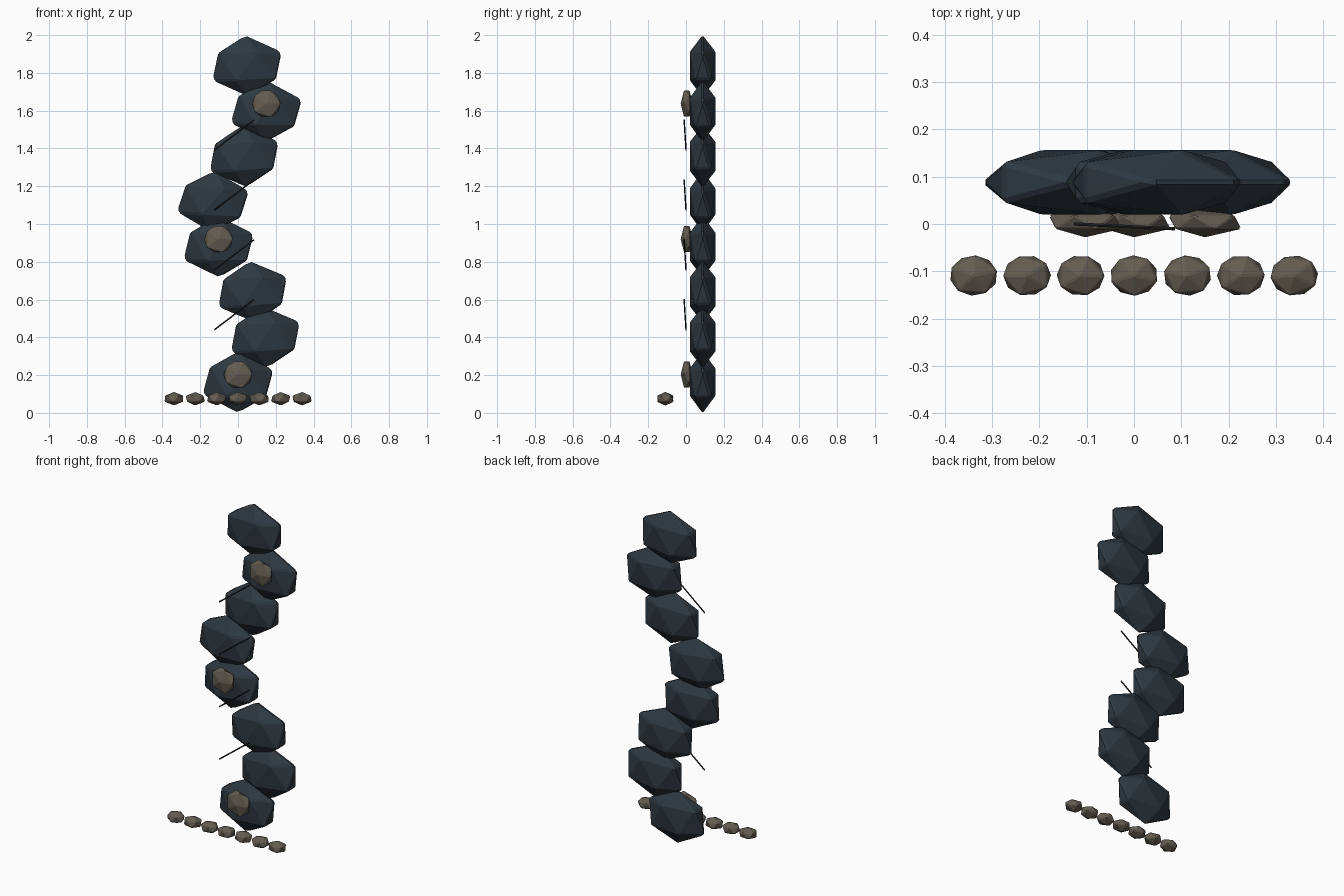
import bpy, math, random
from mathutils import Vector

random.seed(4)
cube = bpy.data.objects.get("Cube")
if cube:
    bpy.data.objects.remove(cube)


def material(name, rgb):
    m = bpy.data.materials.new(name)
    m.use_nodes = True
    col = (*rgb, 1)
    m.diffuse_color = col
    m.node_tree.nodes["Principled BSDF"].inputs["Base Color"].default_value = col
    return m


slate = material("dark blue slate", (0.027, 0.04, 0.052))
stone = material("warm grey stone", (0.125, 0.108, 0.084))
charcoal = material("charcoal", (0.02, 0.02, 0.02))


def rock(name, loc, size, mat, rot=(0, 0, 0), bevel=0.0, turn=(0, 0, 0)):
    """Faceted rock: turn spins the base form before it is flattened."""
    bpy.ops.mesh.primitive_ico_sphere_add(subdivisions=1, radius=1, rotation=turn)
    ob = bpy.context.object
    ob.name = name
    bpy.ops.object.transform_apply(location=False, rotation=True, scale=False)
    ob.scale = size
    bpy.ops.object.transform_apply(location=False, rotation=False, scale=True)
    ob.location, ob.rotation_euler = loc, rot
    ob.data.materials.append(mat)
    if bevel:
        mod = ob.modifiers.new("worn edges", "BEVEL")
        mod.width, mod.segments = bevel, 1
    return ob


# Winding column of flattened boulders
tilts = (0.03, -0.05, -0.06, 0.0, 0.08, -0.05, 0.04, -0.03)
for i, tilt in enumerate(tilts):
    x = 0.15 * math.sin(1.3 * i)
    z = 0.163 + 0.239 * i
    rock(f"column_boulder_{i + 1}", (x, 0.088, z), (0.208, 0.08, 0.164),
         slate, (0, tilt, 0), 0.008)
    # Raised stone on every third boulder
    if i % 3 == 0:
        rock(f"raised_stone_{i // 3 + 1}", (x, 0.004, z + 0.04),
             (0.086, 0.032, 0.083), stone, bevel=0.003,
             turn=(math.pi / 2, 0, 0))

# Row of pebbles at the foot
for i in range(7):
    rock(f"foot_pebble_{i + 1}", (0.113 * (i - 3), -0.109, 0.075),
         (0.058, 0.049, 0.036), stone, bevel=0.003,
         turn=(0, 0, random.uniform(0, math.tau)))

# Thin slanted rods in front of the column
for i in range(4):
    a = Vector((-0.125, 0.0, 0.44 + 0.317 * i))
    b = a + Vector((0.21, -0.01, 0.16))
    d = b - a
    bpy.ops.mesh.primitive_cylinder_add(vertices=6, radius=0.004, depth=d.length,
                                        location=(a + b) / 2)
    rod = bpy.context.object
    rod.name = f"slanted_rod_{i + 1}"
    rod.rotation_euler = d.to_track_quat("Z", "Y").to_euler()
    rod.data.materials.append(charcoal)
